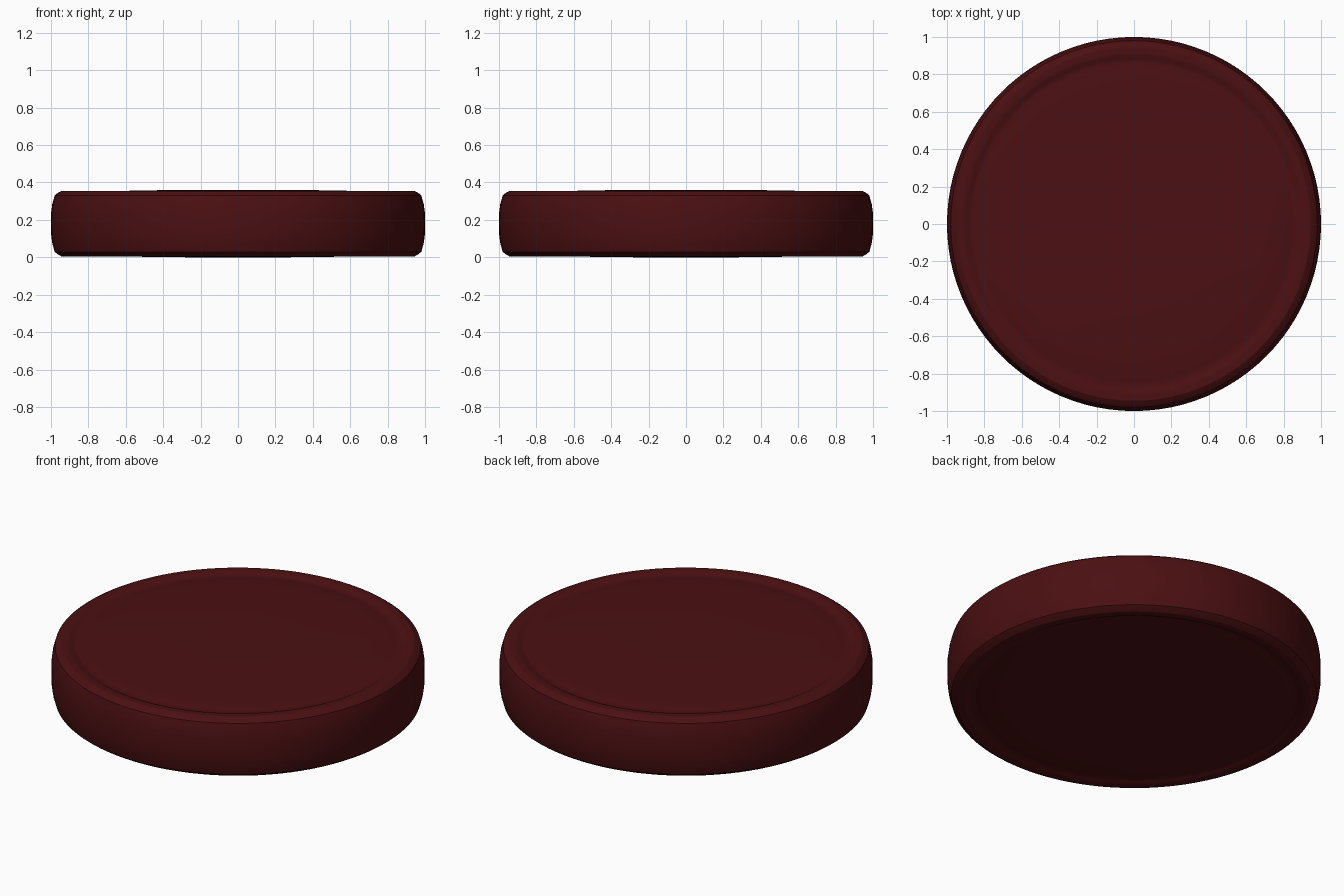
import bpy, bmesh, math

if "Cube" in bpy.data.objects:
    bpy.data.objects.remove(bpy.data.objects["Cube"])

MID = 0.18      # half of the height
SEGMENTS = 96

# Upper half profile from centre to equator: soft dome, shallow groove, rim, rounded side
upper = [(0.0, 0.358), (0.12, 0.358), (0.25, 0.36), (0.40, 0.359), (0.55, 0.3565),
         (0.70, 0.353), (0.81, 0.350), (0.84, 0.345), (0.865, 0.342),
         (0.885, 0.345), (0.90, 0.353), (0.915, 0.355), (0.945, 0.3545),
         (0.965, 0.343), (0.98, 0.331), (0.993, 0.285), (0.999, 0.24), (1.0, MID)]
lower = [(r, 2 * MID - z) for r, z in reversed(upper[:-1])]

# Spin the profile into a disc
bm = bmesh.new()
verts = [bm.verts.new((r, 0, z)) for r, z in upper + lower]
edges = [bm.edges.new(pair) for pair in zip(verts, verts[1:])]
bmesh.ops.spin(bm, geom=verts + edges, cent=(0, 0, 0), axis=(0, 0, 1),
               angle=2 * math.pi, steps=SEGMENTS, use_merge=False)
bmesh.ops.remove_doubles(bm, verts=bm.verts, dist=1e-4)
bmesh.ops.dissolve_degenerate(bm, edges=bm.edges, dist=1e-5)
bmesh.ops.recalc_face_normals(bm, faces=bm.faces)

mesh = bpy.data.meshes.new("disc")
bm.to_mesh(mesh)
bm.free()
disc = bpy.data.objects.new("disc", mesh)
bpy.context.collection.objects.link(disc)

# Dark red colour
red = bpy.data.materials.new("dark_red")
red.diffuse_color = (0.07, 0.005, 0.006, 1)
red.use_nodes = True
red.node_tree.nodes["Principled BSDF"].inputs["Base Color"].default_value = red.diffuse_color
mesh.materials.append(red)

# Smooth shading with crisp rim edges
bpy.context.view_layer.objects.active = disc
disc.select_set(True)
bpy.ops.object.shade_smooth_by_angle(angle=math.radians(28))
